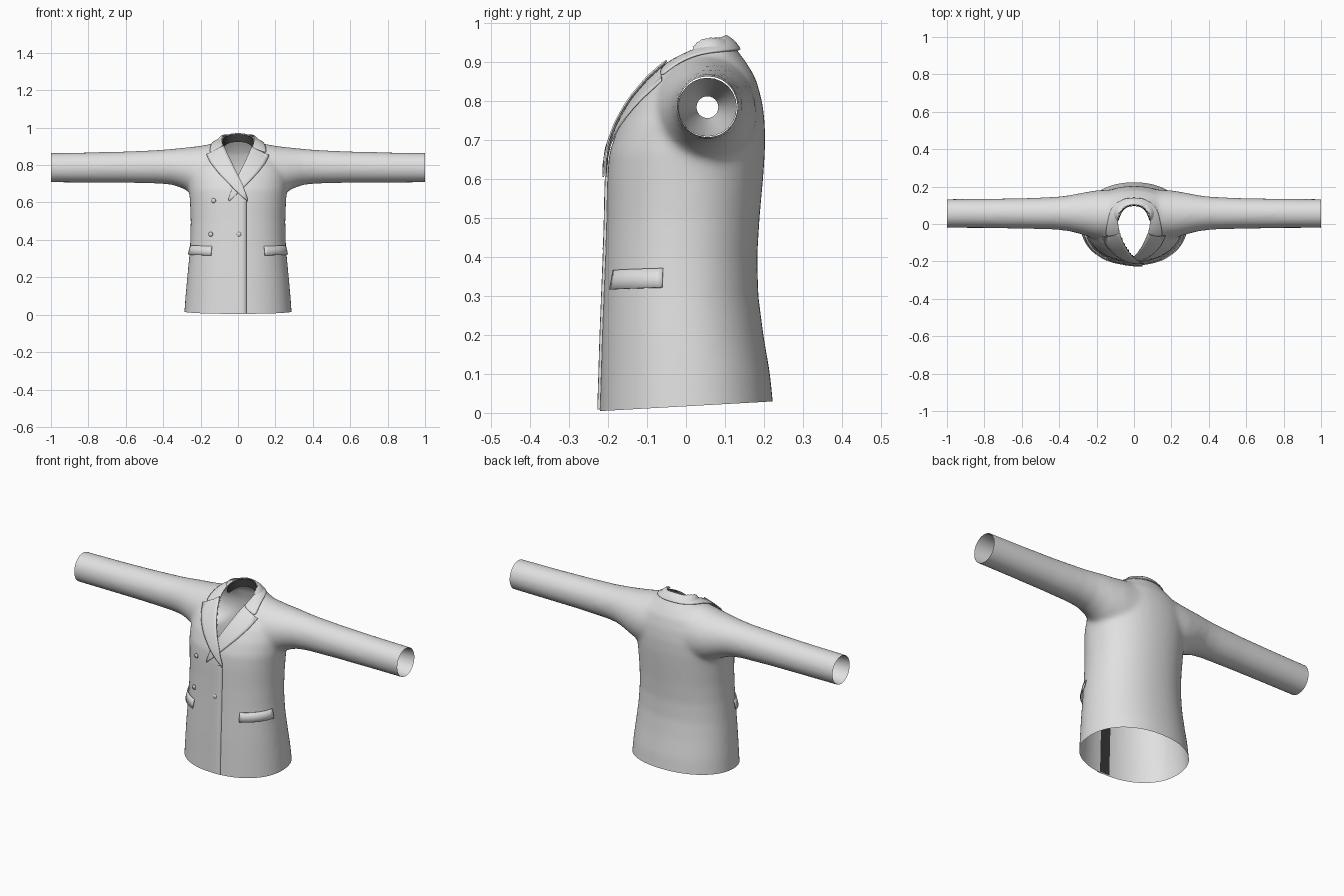
import bpy, bmesh
from math import cos, sin, pi, radians, copysign
from mathutils import Vector
from mathutils.bvhtree import BVHTree

if "Cube" in bpy.data.objects:
    bpy.data.objects.remove(bpy.data.objects["Cube"])


def make_material(name, value):
    mat = bpy.data.materials.new(name)
    mat.use_nodes = True
    colour = (value, value, value, 1)
    mat.diffuse_color = colour
    mat.node_tree.nodes["Principled BSDF"].inputs["Base Color"].default_value = colour
    return mat


cloth = make_material("light grey cloth", 0.75)
facing = make_material("dark facing", 0.04)


def add_object(name, mesh, mat):
    obj = bpy.data.objects.new(name, mesh)
    bpy.context.collection.objects.link(obj)
    mesh.materials.clear()
    mesh.materials.append(mat)
    for poly in mesh.polygons:
        poly.use_smooth = True
    return obj


def sheet(name, rows, mat=cloth, closed=False, caps=False, thickness=0, subdivide=0):
    """Skin a list of point rows, optionally closed round and capped."""
    bm = bmesh.new()
    grid = [[bm.verts.new(p) for p in row] for row in rows]
    count = len(rows[0])
    for low, high in zip(grid, grid[1:]):
        for i in range(count if closed else count - 1):
            j = (i + 1) % count
            bm.faces.new((low[i], low[j], high[j], high[i]))
    if caps:
        bm.faces.new(grid[0][::-1])
        bm.faces.new(grid[-1])
    if closed:
        bmesh.ops.recalc_face_normals(bm, faces=bm.faces)
    mesh = bpy.data.meshes.new(name)
    bm.to_mesh(mesh)
    bm.free()
    obj = add_object(name, mesh, mat)
    if subdivide:
        obj.modifiers.new("soften", "SUBSURF").levels = subdivide
        obj.modifiers["soften"].render_levels = subdivide
    if thickness:
        solid = obj.modifiers.new("cloth thickness", "SOLIDIFY")
        solid.thickness, solid.offset = thickness, 0
    return obj


def oval(a, b, power, n=48):
    def curve(v):
        return copysign(abs(v) ** (2 / power), v)
    return [(a * curve(cos(2 * pi * i / n)), b * curve(sin(2 * pi * i / n))) for i in range(n)]


# Torso: height, half width, front y, back y
torso_sections = [
    (-0.1, .293, -.224, .235), (0, .288, -.222, .226), (.1, .281, -.219, .216),
    (.2, .272, -.216, .199), (.3, .262, -.212, .186), (.4, .255, -.208, .183),
    (.5, .253, -.205, .189), (.6, .257, -.203, .198), (.67, .262, -.197, .203),
    (.74, .262, -.172, .203), (.8, .25, -.138, .196), (.86, .215, -.09, .179),
    (.9, .15, -.048, .155), (.93, .115, -.01, .132), (.965, .09, .005, .112)]
rings = []
for z, half, front, back in torso_sections:
    mid, depth = (front + back) / 2, (back - front) / 2
    rings.append([(x, y + mid, z) for x, y in oval(half, depth, 2.15)])
torso = sheet("torso_base", rings, closed=True, caps=True)

# Sleeves: distance from the middle, bottom z, top z, front y, back y
sleeve_sections = [
    (.1, .6, .922, -.09, .185), (.2, .63, .903, -.08, .18), (.25, .65, .897, -.065, .172),
    (.3, .677, .892, -.05, .163), (.35, .694, .887, -.038, .153), (.42, .701, .881, -.03, .145),
    (.6, .705, .873, -.025, .138), (.8, .706, .868, -.022, .135), (1.1, .707, .864, -.021, .132)]


def sleeve_ring(x, low, high, front, back):
    return [(x, y + (front + back) / 2, z + (low + high) / 2)
            for y, z in oval((back - front) / 2, (high - low) / 2, 2)]


sleeve_rings = [sleeve_ring(-s[0], *s[1:]) for s in reversed(sleeve_sections)]
sleeve_rings += [sleeve_ring(*s) for s in sleeve_sections]
sleeves = sheet("sleeve_base", sleeve_rings, closed=True, caps=True)

# Blend torso and sleeves into one soft skin
union = torso.modifiers.new("join", "BOOLEAN")
union.operation, union.object, union.solver = "UNION", sleeves, "EXACT"
remesh = torso.modifiers.new("even", "REMESH")
remesh.mode, remesh.voxel_size = "VOXEL", 0.011
relax = torso.modifiers.new("relax", "SMOOTH")
relax.factor, relax.iterations = 0.5, 14
depsgraph = bpy.context.evaluated_depsgraph_get()
skin = bpy.data.meshes.new_from_object(torso.evaluated_get(depsgraph))
for helper in (torso, sleeves):
    bpy.data.objects.remove(helper)

bm = bmesh.new()
bm.from_mesh(skin)
surface = BVHTree.FromBMesh(bm)

# Open the cuffs and the tilted hem
for point, normal in (((1, 0, 0), (1, 0, 0)), ((-1, 0, 0), (-1, 0, 0)),
                      ((0, 0, .017), (0, .056, -1))):
    bmesh.ops.bisect_plane(bm, geom=bm.verts[:] + bm.edges[:] + bm.faces[:],
                           plane_co=point, plane_no=normal, clear_outer=True)


# Open the neck
def in_neck(c):
    if c.y < 0:
        return c.z > .74 and abs(c.x) < min((c.z - .74) * .46 + .008, .088)
    return c.z > .85 and (c.x / .09) ** 2 + (c.y / .104) ** 2 < 1


bmesh.ops.delete(bm, geom=[f for f in bm.faces if in_neck(f.calc_center_median())],
                 context="FACES")
bm.to_mesh(skin)
bm.free()
add_object("jacket_body", skin, cloth)


def on_front(x, z, lift):
    hit, normal, _, _ = surface.ray_cast(Vector((x, -1, z)), Vector((0, 1, 0)))
    return hit + normal * lift


def on_side(angle, z, lift):
    out = Vector((cos(angle), sin(angle), 0))
    hit, normal, _, _ = surface.ray_cast(out + Vector((0, 0, z)), -out)
    return hit + normal * lift


# Collar: fold line and outer edge, from the back to the notch
fold = [(0, .105, .97), (.045, .098, .966), (.075, .065, .952), (.087, .02, .932),
        (.083, -.025, .912), (.072, -.055, .893)]
edge = [(0, .138, .932), (.06, .128, .926), (.108, .085, .915), (.132, .03, .904),
        (.148, -.03, .888), (.157, -.075, .868)]


def mirrored(points):
    return [(-x, y, z) for x, y, z in points[:0:-1]] + points


collar_rows = [[], [], []]
for f, e in zip(mirrored(fold), mirrored(edge)):
    f, e = Vector(f), Vector(e)
    hit, normal, _, _ = surface.find_nearest(e)
    outer = hit + normal * .009
    bulge = (f + outer) / 2 + normal * .006
    for row, p in zip(collar_rows, (f, bulge, outer)):
        row.append(p)
sheet("collar", collar_rows, thickness=.005, subdivide=2)
band = [[(x * s, y * s, z - d) for x, y, z in mirrored(fold[:4])]
        for s, d in ((.98, .004), (.93, .045))]
sheet("neck_facing", band, facing, subdivide=2)

# Lapels: inner x, inner z, outer x, outer z, from the gorge to the closing point
lapel = [(.075, .895, .118, .868), (.068, .882, .166, .85), (.045, .832, .143, .805),
         (.022, .785, .105, .756), (0, .74, .065, .714), (-.022, .695, .02, .668),
         (-.05, .62, -.048, .605)]
for name, side, lift in (("left_lapel", 1, .006), ("right_lapel", -1, .013)):
    rows = []
    for (a, b, c, d), (e, f, g, h) in zip(lapel, lapel[1:] + lapel[-1:]):
        for t in (0, .5):
            x1, z1, x2, z2 = (p + (q - p) * t for p, q in zip((a, b, c, d), (e, f, g, h)))
            rows.append([on_front(side * (x1 + (x2 - x1) * k / 6), z1 + (z2 - z1) * k / 6, lift)
                         for k in range(7)])
    sheet(name, rows[:-1], thickness=.004)

# Overlapping front edge, with a dark facing behind it
heights = [.008 + .6 * k / 24 for k in range(25)]
sheet("front_overlap", [[on_front(x, z, lift) for x, lift in
                         ((-.06, .001), (-.02, .004), (.02, .007), (.044, .008), (.045, .001))]
                        for z in heights])
sheet("front_facing", [[on_front(x, z, -.004) for x in (-.025, .005, .035)]
                       for z in heights], facing)

# Pocket flaps
for name, side in (("left_pocket_flap", 1), ("right_pocket_flap", -1)):
    rows = []
    for t in (0, .5, 1):
        row = []
        for k in range(11):
            p = on_side(radians(-53 + 40 * k / 10), .366 - .05 * t + .005 * k / 10, .004 + .008 * t)
            row.append((side * p.x, p.y, p.z))
        rows.append(row)
    sheet(name, rows, thickness=.004)

# Buttons
for i, (x, z) in enumerate(((-.13, .61), (-.145, .43), (.005, .43))):
    bm = bmesh.new()
    bmesh.ops.create_cone(bm, cap_ends=True, segments=20, radius1=.013, radius2=.011, depth=.006)
    mesh = bpy.data.meshes.new("button")
    bm.to_mesh(mesh)
    bm.free()
    button = add_object(f"button_{i + 1}", mesh, cloth)
    base = on_front(x, z, 0)
    button.location = on_front(x, z, .004)
    button.rotation_euler = (on_front(x, z, 1) - base).to_track_quat("Z", "Y").to_euler()

# Tapered lining inside each cuff
for name, side in (("left_sleeve_lining", 1), ("right_sleeve_lining", -1)):
    rows = [[(side * x, .055 + y, .785 + z) for y, z in oval(r, r, 2, 24)]
            for x, r in ((.998, .0755), (.85, .06), (.65, .028))]
    sheet(name, rows, closed=True)
